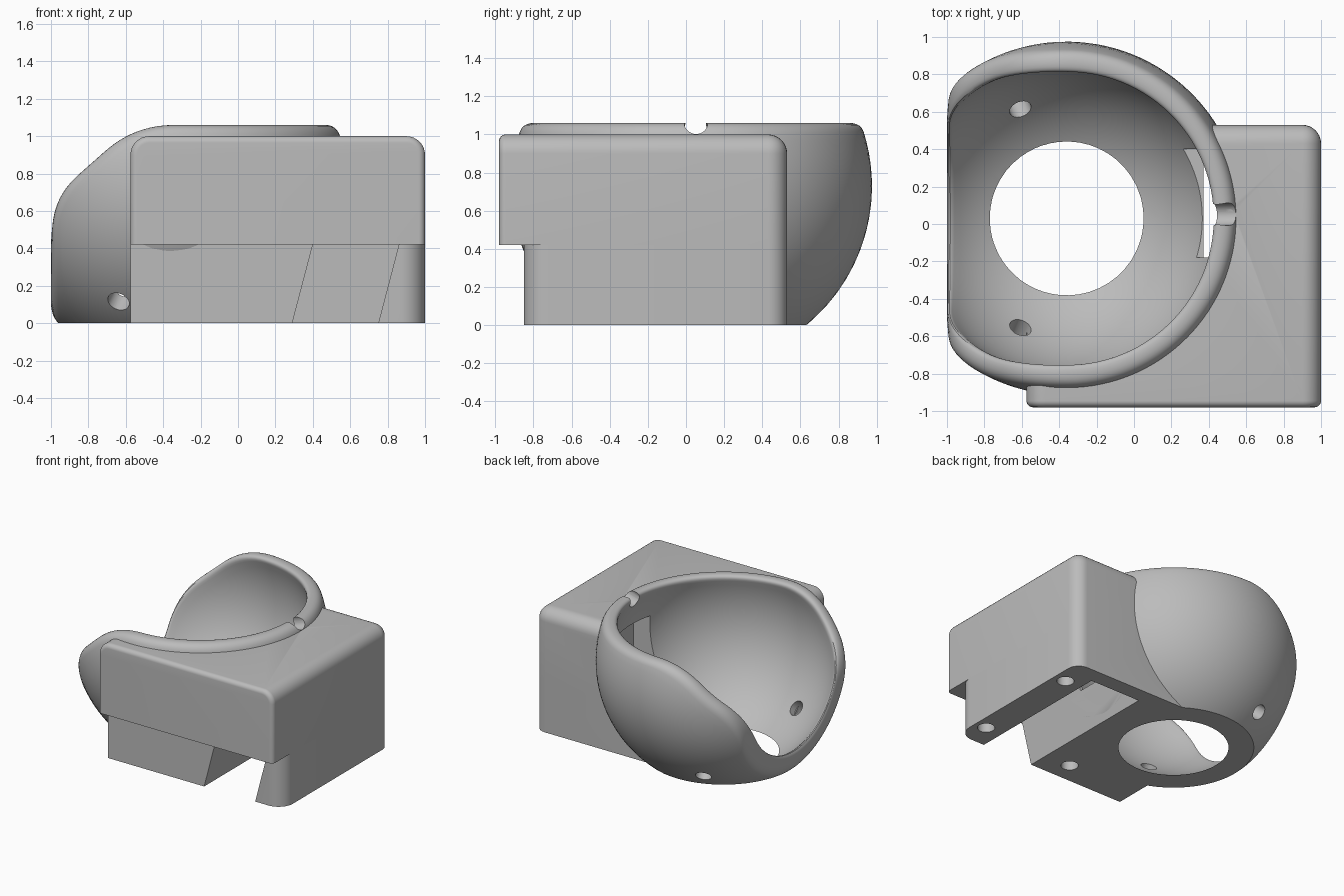
import bpy, bmesh, math
from mathutils import Vector

if "Cube" in bpy.data.objects:
    bpy.data.objects.remove(bpy.data.objects["Cube"], do_unlink=True)

grey = bpy.data.materials.new("plain grey")
grey.use_nodes = True
grey.diffuse_color = (0.5, 0.5, 0.5, 1)
grey.node_tree.nodes["Principled BSDF"].inputs["Base Color"].default_value = (0.5, 0.5, 0.5, 1)

CENTRE = Vector((-0.36, 0.03, 0.73))   # centre of the bowl
OUTER, INNER = 0.945, 0.838


def to_object(name, bm):
    bmesh.ops.recalc_face_normals(bm, faces=bm.faces)
    mesh = bpy.data.meshes.new(name)
    bm.to_mesh(mesh)
    bm.free()
    mesh.materials.append(grey)
    ob = bpy.data.objects.new(name, mesh)
    bpy.context.collection.objects.link(ob)
    return ob


def box(name, lo, hi, bevels=()):
    """Box between two corners; each bevel is (edge rule, radius)."""
    bm = bmesh.new()
    bmesh.ops.create_cube(bm, size=1)
    lo, hi = Vector(lo), Vector(hi)
    for v in bm.verts:
        v.co = [hi[i] if v.co[i] > 0 else lo[i] for i in range(3)]
    for rule, radius in bevels:
        edges = [e for e in bm.edges if rule(e.verts[0].co, e.verts[1].co)]
        bmesh.ops.bevel(bm, geom=edges, offset=radius, segments=8,
                        profile=0.5, affect='EDGES')
    return to_object(name, bm)


def prism(name, outline, y0, y1):
    """Outline in x and z, extruded along y."""
    bm = bmesh.new()
    face = bm.faces.new([bm.verts.new((x, y0, z)) for x, z in outline])
    ext = bmesh.ops.extrude_face_region(bm, geom=[face])
    for v in ext["geom"]:
        if isinstance(v, bmesh.types.BMVert):
            v.co.y = y1
    return to_object(name, bm)


def rod(name, start, end, radius):
    start, end = Vector(start), Vector(end)
    bm = bmesh.new()
    bmesh.ops.create_cone(bm, cap_ends=True, segments=32, radius1=radius,
                          radius2=radius, depth=(end - start).length)
    ob = to_object(name, bm)
    ob.rotation_euler = (end - start).to_track_quat('Z', 'Y').to_euler()
    ob.location = (start + end) / 2
    return ob


def same(a, b, axis, value):
    return abs(a[axis] - value) < 1e-4 and abs(b[axis] - value) < 1e-4


# Bowl: spherical shell whose open rim follows a side profile
def smooth_min(a, b, k=0.14):
    h = max(k - abs(a - b), 0) / k
    return min(a, b) - h * h * k / 4


def keep(p):
    slope = 0.663 * (p.x + 0.88) - 0.749 * (p.z - 0.77)
    return smooth_min(smooth_min(p.x + 1, slope), 1.06 - p.z)


POLE = Vector((-0.6, 0, 0.8))
SIDE = Vector((0.8, 0, 0.6))
ACROSS = Vector((0, 1, 0))


def on_sphere(radius, turn, t):
    out = SIDE * math.cos(turn) + ACROSS * math.sin(turn)
    return CENTRE + radius * (POLE * math.cos(t) + out * math.sin(t))


def rim_angle(radius, turn):
    low, high = 0.0, math.pi
    for _ in range(40):
        mid = (low + high) / 2
        if keep(on_sphere(radius, turn, mid)) > 0:
            high = mid
        else:
            low = mid
    return high


def bend(a, b, c, steps=6):
    return [a * (1 - s) ** 2 + b * 2 * s * (1 - s) + c * s * s
            for s in (i / steps for i in range(steps + 1))]


def section(turn, rings=28, fillet=0.06):
    to, ti = rim_angle(OUTER, turn), rim_angle(INNER, turn)
    a, b = on_sphere(OUTER, turn, to), on_sphere(INNER, turn, ti)
    so, si = to + fillet / OUTER, ti + fillet / INNER
    mid = (a + b) / 2
    pts = [on_sphere(OUTER, turn, math.pi + (so - math.pi) * i / rings) for i in range(1, rings)]
    pts += bend(on_sphere(OUTER, turn, so), a, mid)
    pts += bend(mid, b, on_sphere(INNER, turn, si))[1:]
    pts += [on_sphere(INNER, turn, si + (math.pi - si) * i / rings) for i in range(1, rings)]
    return pts


bm = bmesh.new()
COUNT = 144
loops = [[bm.verts.new(p) for p in section(2 * math.pi * i / COUNT)] for i in range(COUNT)]
tips = [bm.verts.new(CENTRE - POLE * r) for r in (OUTER, INNER)]
for i, here in enumerate(loops):
    there = loops[(i + 1) % COUNT]
    for j in range(len(here) - 1):
        bm.faces.new((here[j], here[j + 1], there[j + 1], there[j]))
    bm.faces.new((tips[0], here[0], there[0]))
    bm.faces.new((here[-1], tips[1], there[-1]))
bowl = to_object("bowl", bm)

# Housing: overhanging upper block on a shorter lower block
LEFT, RIGHT, BACK, STEP = -0.575, 1.0, 0.53, 0.42
upper = box("upper_housing", (LEFT, -0.98, STEP), (RIGHT, BACK, 1), [
    (lambda a, b: (same(a, b, 2, 1) and not same(a, b, 1, -0.98))
     or (same(a, b, 0, RIGHT) and same(a, b, 1, BACK)), 0.1),
    (lambda a, b: same(a, b, 1, -0.98) and not same(a, b, 2, STEP), 0.035)])
lower = box("lower_housing", (LEFT, -0.85, 0), (RIGHT, BACK, STEP), [
    (lambda a, b: same(a, b, 0, RIGHT) and same(a, b, 1, BACK), 0.1),
    (lambda a, b: same(a, b, 0, RIGHT) and same(a, b, 1, -0.85), 0.13)])

# Cutters
ground = box("ground_cutter", (-2, -2, -1), (2, 2, 0))
bm = bmesh.new()
bmesh.ops.create_uvsphere(bm, u_segments=96, v_segments=48, radius=0.89)
cavity = to_object("cavity_cutter", bm)
cavity.location = CENTRE
LEAN = 0.262
slot_low = prism("slot_cutter", [(0.29 - 0.1 * LEAN, -0.1), (0.75 - 0.1 * LEAN, -0.1),
                                 (0.75 + 0.5 * LEAN, 0.5), (0.29 + 0.5 * LEAN, 0.5)], -1, 0.4)
slot_bowl = prism("bowl_slot_cutter", [(0.29 - 0.1 * LEAN, -0.1), (0.75 - 0.1 * LEAN, -0.1),
                                       (0.75 + STEP * LEAN, STEP), (0.29 + STEP * LEAN, STEP)], -1, 0.4)
window = box("window_cutter", (0.1, -0.18, 0.31), (0.6, 0.4, 0.8))
bearings = []
for d in ((-0.25, 0.59, -0.55), (-0.25, -0.59, -0.55), (0.78, 0.02, 0.29)):
    d = Vector(d).normalized()
    bearings.append(rod("bearing_cutter", CENTRE + d * 0.7, CENTRE + d * 1.03, 0.06))
screws = [rod("screw_cutter", (x, y, -0.1), (x, y, 0.25), 0.065)
          for x, y in ((0.9, -0.645), (0.895, 0.27), (0.06, -0.676))]


def cut(ob, cutters):
    bpy.context.view_layer.objects.active = ob
    for c in cutters:
        mod = ob.modifiers.new("cut", 'BOOLEAN')
        mod.operation, mod.solver, mod.object = 'DIFFERENCE', 'EXACT', c
        bpy.ops.object.modifier_apply(modifier=mod.name)


cut(bowl, [ground, slot_bowl, window] + bearings)
cut(upper, [cavity, window, bearings[2]])
cut(lower, [cavity, slot_low, window] + screws)

for c in [ground, cavity, slot_low, slot_bowl, window] + bearings + screws:
    bpy.data.objects.remove(c, do_unlink=True)

# Smooth curved faces, keep sharp edges
bpy.ops.object.select_all(action='DESELECT')
for ob in (bowl, upper, lower):
    ob.select_set(True)
bpy.context.view_layer.objects.active = bowl
bpy.ops.object.shade_smooth_by_angle(angle=math.radians(30))
